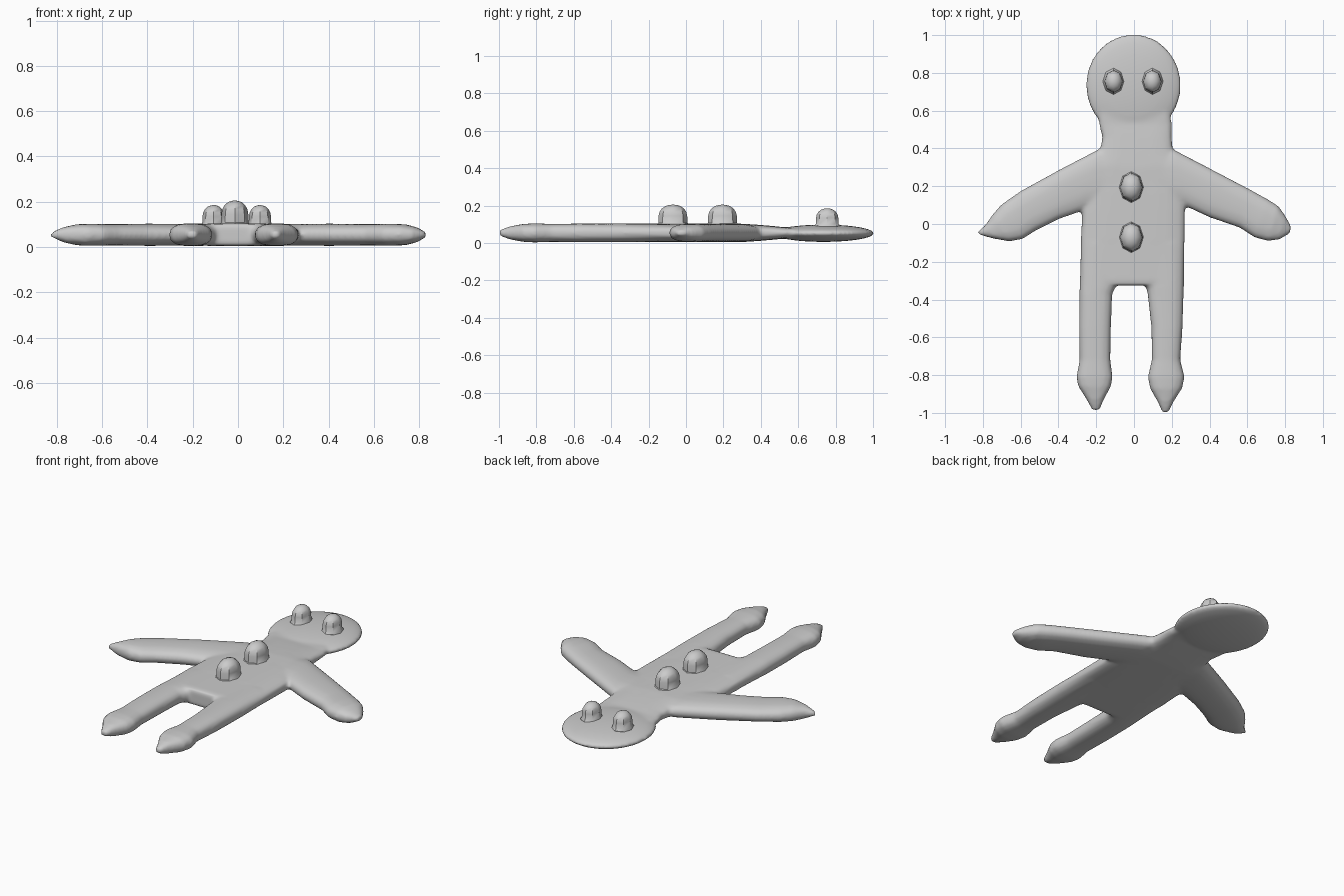
import bpy, bmesh
from math import sin, cos, pi, copysign
from mathutils import Vector, Matrix

if "Cube" in bpy.data.objects:
    bpy.data.objects.remove(bpy.data.objects["Cube"])

MID = 0.054  # height of the body's middle plane

grey = bpy.data.materials.new("plain grey")
grey.use_nodes = True
grey.diffuse_color = (0.6, 0.6, 0.6, 1)
grey.node_tree.nodes["Principled BSDF"].inputs["Base Color"].default_value = grey.diffuse_color


def make_object(name, bm):
    bmesh.ops.recalc_face_normals(bm, faces=bm.faces)
    mesh = bpy.data.meshes.new(name)
    bm.to_mesh(mesh)
    bm.free()
    obj = bpy.data.objects.new(name, mesh)
    mesh.materials.append(grey)
    bpy.context.collection.objects.link(obj)
    return obj


def rounded(value, power):
    return copysign(abs(value) ** power, value)


def loft(bm, sections, power, sides=24):
    """Skin rounded sections, each spanning two outline points with a half thickness."""
    rings = []
    for ax, ay, bx, by, half in sections:
        a, b = Vector((ax, ay, MID)), Vector((bx, by, MID))
        ring = []
        for i in range(sides):
            t = 2 * pi * i / sides
            p = (a + b) / 2 + (b - a) / 2 * rounded(cos(t), power)
            p.z += half * rounded(sin(t), power)
            ring.append(bm.verts.new(p))
        rings.append(ring)
    for low, high in zip(rings, rings[1:]):
        for i in range(sides):
            j = (i + 1) % sides
            bm.faces.new((low[i], low[j], high[j], high[i]))
    bm.faces.new(rings[0][::-1])
    bm.faces.new(rings[-1])


body = bmesh.new()

# Head: a flat lens
bmesh.ops.create_uvsphere(body, u_segments=48, v_segments=24, radius=1, matrix=Matrix.LocRotScale(
    Vector((-0.003, 0.735, MID - 0.002)), None, Vector((0.252, 0.27, 0.046))))

# Neck and torso
loft(body, [(-0.2, 0.62, 0.19, 0.62, 0.03), (-0.185, 0.53, 0.2, 0.53, 0.03),
            (-0.168, 0.46, 0.2, 0.46, 0.037), (-0.18, 0.39, 0.205, 0.39, 0.043),
            (-0.25, 0.3, 0.26, 0.3, 0.049), (-0.275, 0.06, 0.27, 0.08, 0.05),
            (-0.283, -0.1, 0.268, -0.1, 0.05), (-0.286, -0.3, 0.265, -0.3, 0.05),
            (-0.27, -0.325, 0.25, -0.325, 0.045)], 0.6)

# Legs with bulging, pointed feet
loft(body, [(-0.28, -0.1, -0.05, -0.1, 0.047), (-0.287, -0.3, -0.08, -0.3, 0.05),
            (-0.289, -0.37, -0.115, -0.37, 0.05), (-0.291, -0.55, -0.122, -0.55, 0.05),
            (-0.288, -0.72, -0.125, -0.72, 0.048), (-0.305, -0.81, -0.113, -0.81, 0.051),
            (-0.295, -0.86, -0.122, -0.86, 0.048), (-0.25, -0.93, -0.16, -0.93, 0.035),
            (-0.222, -0.985, -0.182, -0.985, 0.015)], 0.8)
loft(body, [(0.04, -0.1, 0.265, -0.1, 0.047), (0.055, -0.3, 0.265, -0.3, 0.05),
            (0.072, -0.37, 0.263, -0.37, 0.05), (0.092, -0.55, 0.257, -0.55, 0.05),
            (0.094, -0.72, 0.245, -0.72, 0.048), (0.073, -0.81, 0.268, -0.81, 0.051),
            (0.085, -0.87, 0.255, -0.87, 0.048), (0.125, -0.94, 0.21, -0.94, 0.035),
            (0.15, -0.998, 0.182, -0.998, 0.015)], 0.8)

# Arms with mitten hands
loft(body, [(-0.05, 0.4, -0.1, 0.1, 0.045), (-0.18, 0.4, -0.27, 0.07, 0.048),
            (-0.4, 0.285, -0.4, 0.025, 0.049), (-0.6, 0.175, -0.52, -0.035, 0.047),
            (-0.7, 0.105, -0.59, -0.08, 0.049), (-0.745, 0.055, -0.66, -0.092, 0.047),
            (-0.79, -0.01, -0.74, -0.078, 0.034), (-0.832, -0.043, -0.81, -0.06, 0.012)], 0.8)
loft(body, [(0.05, 0.4, 0.1, 0.1, 0.045), (0.2, 0.4, 0.27, 0.095, 0.048),
            (0.42, 0.285, 0.4, 0.035, 0.049), (0.62, 0.18, 0.56, -0.02, 0.047),
            (0.71, 0.13, 0.64, -0.072, 0.049), (0.765, 0.095, 0.71, -0.09, 0.046),
            (0.8, 0.045, 0.77, -0.082, 0.034), (0.832, -0.01, 0.825, -0.05, 0.012)], 0.8)

# Blend the parts into one soft skin
skin = make_object("body", body)
remesh = skin.modifiers.new("merge", "REMESH")
remesh.mode = "VOXEL"
remesh.voxel_size = 0.011
remesh.use_smooth_shade = True
soften = skin.modifiers.new("soften", "SMOOTH")
soften.factor = 0.5
soften.iterations = 4


def knob(name, x, y, width, length, top):
    """Faceted dome with a flared foot and points at its front and back."""
    base = 0.08
    profile = [(1.0, 0), (1.0, 0.12), (0.87, 0.22), (0.85, 0.52), (0.8, 0.68),
               (0.66, 0.83), (0.44, 0.94), (0.2, 0.99)]
    bm = bmesh.new()
    rings = []
    for r, h in profile:
        ring = []
        for i in range(8):
            t = pi * i / 4
            ring.append(bm.verts.new((x + r * width / 2 * cos(t), y + r * length / 2 * sin(t),
                                      base + h * (top - base))))
        rings.append(ring)
    for low, high in zip(rings, rings[1:]):
        for i in range(8):
            j = (i + 1) % 8
            bm.faces.new((low[i], low[j], high[j], high[i]))
    tip = bm.verts.new((x, y, top))
    for i in range(8):
        bm.faces.new((rings[-1][i], rings[-1][(i + 1) % 8], tip))
    bm.faces.new(rings[0][::-1])
    obj = make_object(name, bm)
    bpy.ops.object.select_all(action="DESELECT")
    obj.select_set(True)
    bpy.context.view_layer.objects.active = obj
    bpy.ops.object.shade_smooth_by_angle(angle=pi / 5)


# Eyes and chest buttons
knob("right_eye", -0.108, 0.755, 0.115, 0.14, 0.185)
knob("left_eye", 0.097, 0.755, 0.115, 0.14, 0.185)
knob("upper_button", -0.014, 0.195, 0.14, 0.18, 0.205)
knob("lower_button", -0.014, -0.07, 0.14, 0.18, 0.205)
